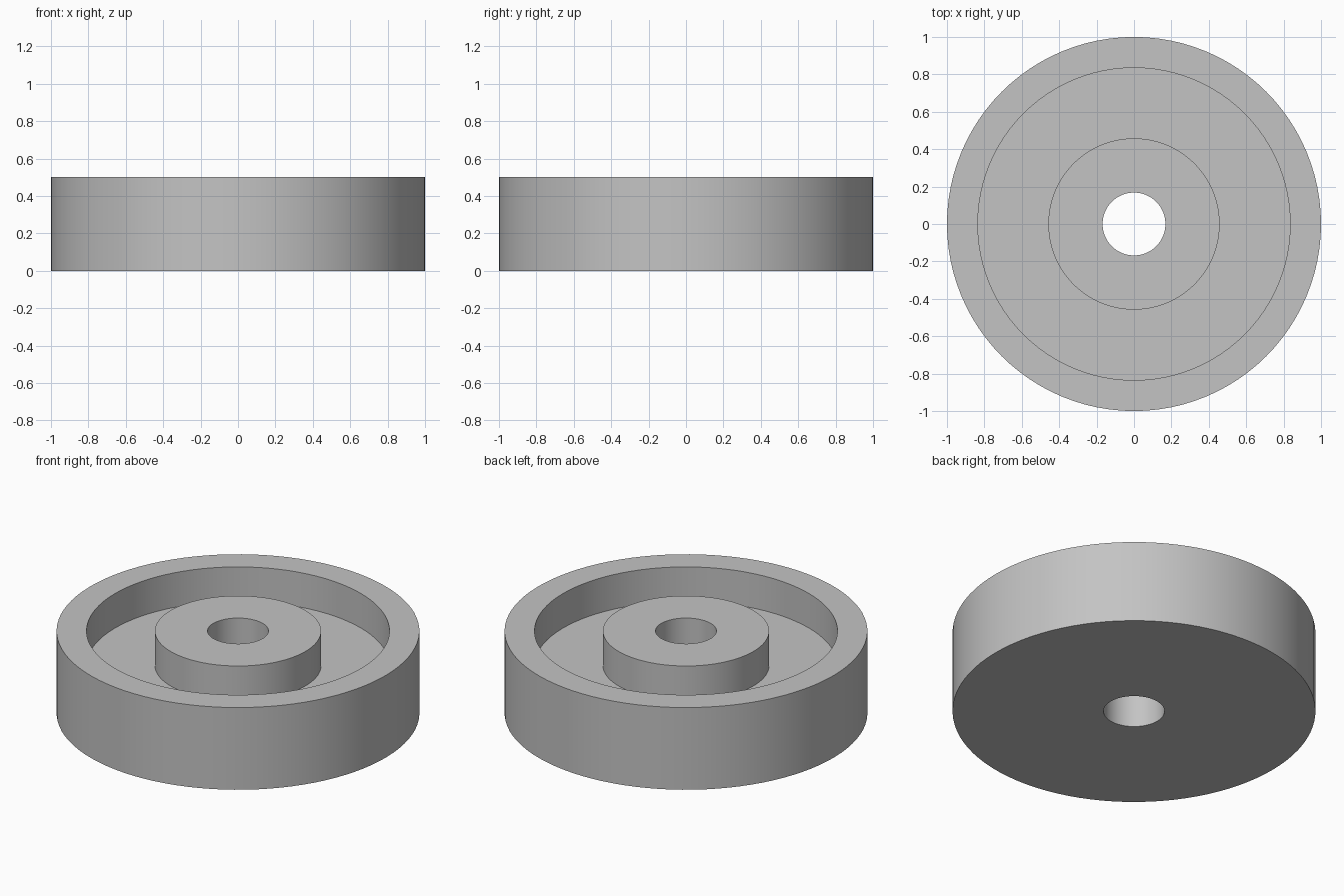
import bpy
import bmesh
from math import tau, radians
from mathutils import Matrix

cube = bpy.data.objects.get("Cube")
if cube:
    bpy.data.objects.remove(cube, do_unlink=True)

SEGMENTS = 96
HEIGHT, FLOOR = 0.5, 0.29
BORE, HUB, RIM_INNER, RIM_OUTER = 0.168, 0.458, 0.835, 1.0

# Plain grey material
grey = bpy.data.materials.new("plain grey")
grey.use_nodes = True
colour = (0.55, 0.55, 0.55, 1)
grey.diffuse_color = colour
grey.node_tree.nodes["Principled BSDF"].inputs["Base Color"].default_value = colour


def lathe(name, profile, material):
    """Revolve a closed (radius, height) profile around the z axis."""
    bm = bmesh.new()
    rings = []
    for i in range(SEGMENTS):
        turn = Matrix.Rotation(tau * i / SEGMENTS, 3, "Z")
        rings.append([bm.verts.new(turn @ Matrix.Identity(3) @ p) for p in profile])
    for i, ring in enumerate(rings):
        following = rings[(i + 1) % SEGMENTS]
        for j in range(len(profile)):
            k = (j + 1) % len(profile)
            bm.faces.new((ring[j], following[j], following[k], ring[k]))
    bmesh.ops.recalc_face_normals(bm, faces=bm.faces)
    mesh = bpy.data.meshes.new(name)
    bm.to_mesh(mesh)
    bm.free()
    mesh.materials.append(material)
    obj = bpy.data.objects.new(name, mesh)
    bpy.context.collection.objects.link(obj)
    bpy.ops.object.select_all(action="DESELECT")
    obj.select_set(True)
    bpy.context.view_layer.objects.active = obj
    bpy.ops.object.shade_smooth_by_angle(angle=radians(30))
    return obj


# Wheel body: flat base, outer rim, recessed channel, hub and through bore
outline = [(BORE, 0), (RIM_OUTER, 0), (RIM_OUTER, HEIGHT), (RIM_INNER, HEIGHT),
           (RIM_INNER, FLOOR), (HUB, FLOOR), (HUB, HEIGHT), (BORE, HEIGHT)]
from mathutils import Vector
lathe("wheel_body", [Vector((r, 0, z)) for r, z in outline], grey)
